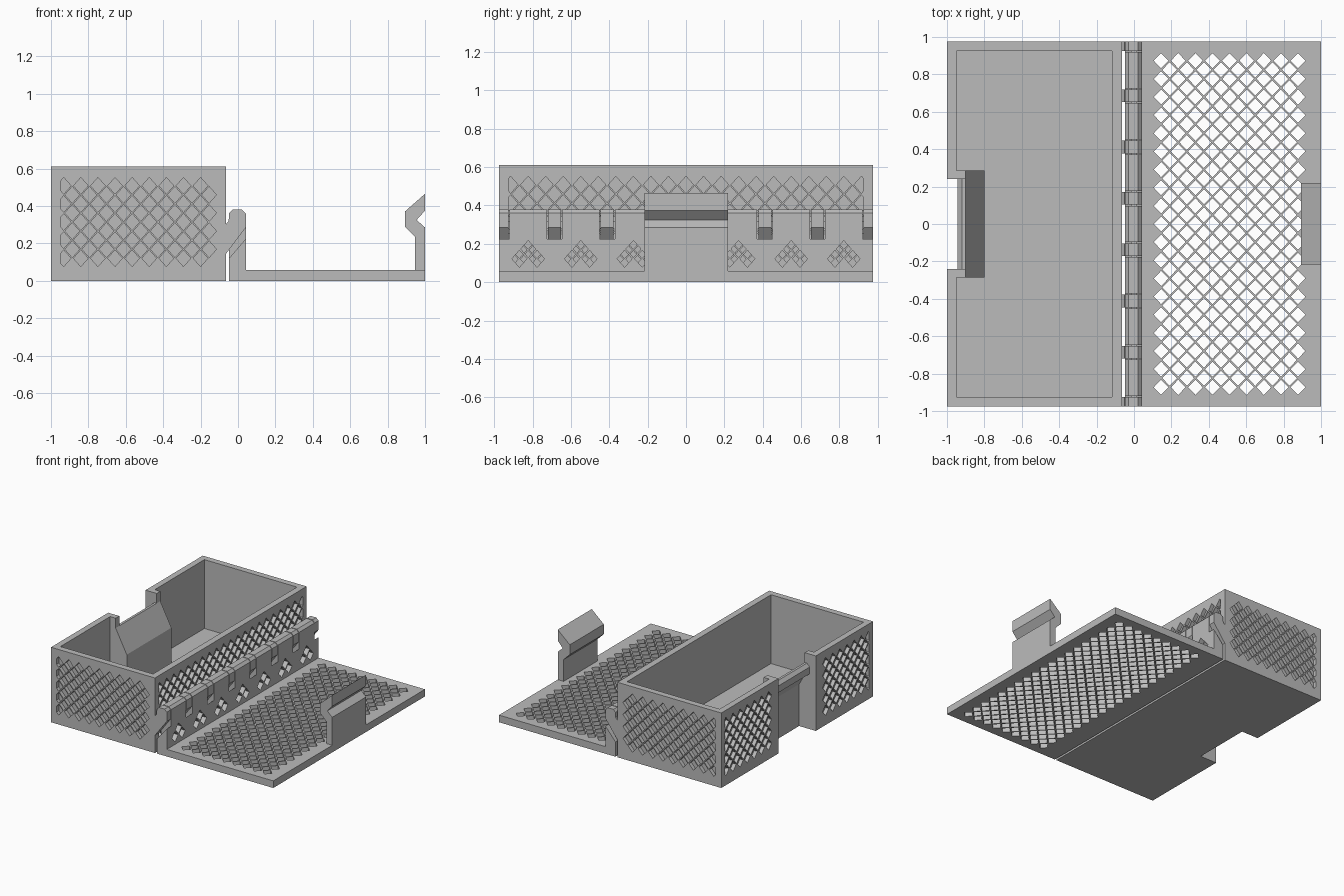
import bpy, bmesh

cube = bpy.data.objects.get("Cube")
if cube:
    bpy.data.objects.remove(cube)

grey = bpy.data.materials.new("plain grey")
grey.use_nodes = True
grey.diffuse_color = (0.5, 0.5, 0.5, 1)
grey.node_tree.nodes["Principled BSDF"].inputs["Base Color"].default_value = (0.5, 0.5, 0.5, 1)

W = 0.975          # half length along the hinge
WALL = 0.05
PITCH_X, PITCH_Z = 0.0915, 0.097


def prism(bm, pts, axis, lo, hi):
    """Extrude a 2D outline along an axis; outline uses the other two axes in order."""
    def place(p, d):
        v = list(p)
        v.insert("xyz".index(axis), d)
        return bm.verts.new(v)
    a = [place(p, lo) for p in pts]
    b = [place(p, hi) for p in pts]
    bm.faces.new(a)
    bm.faces.new(b[::-1])
    for i in range(len(pts)):
        j = (i + 1) % len(pts)
        bm.faces.new((a[j], a[i], b[i], b[j]))


def rect(x0, x1, y0, y1):
    return [(x0, y0), (x1, y0), (x1, y1), (x0, y1)]


def diamond(u, v, a, b, lo, hi):
    """Diamond outline, trimmed at lo and hi along its first axis."""
    l, r = max(u - a, lo), min(u + a, hi)
    hl, hr = b * (1 - (u - l) / a), b * (1 - (r - u) / a)
    left = [(l, hl), (l, -hl)] if hl > 0.001 else [(l, v - v)]
    right = [(r, -hr), (r, hr)] if hr > 0.001 else [(r, v - v)]
    return [(p, q + v) for p, q in left + [(u, -b)] + right + [(u, b)]]


def lattice(bm, axis, d0, d1, u0, u1, v0, rows, a, b, lo, hi):
    """Staggered grid of diamond prisms."""
    for r in range(2 * rows - 1):
        u = u0 + (r % 2) * PITCH_X / 2
        while u < u1 + 0.001:
            if lo + 0.004 < u < hi - 0.004:
                prism(bm, diamond(u, v0 + r * PITCH_Z / 2, a, b, lo, hi), axis, d0, d1)
            u += PITCH_X


def finish(name, bm):
    bmesh.ops.recalc_face_normals(bm, faces=bm.faces)
    me = bpy.data.meshes.new(name)
    bm.to_mesh(me)
    bm.free()
    me.materials.append(grey)
    ob = bpy.data.objects.new(name, me)
    bpy.context.collection.objects.link(ob)
    return ob


def cut(ob, *cutters):
    """Subtract cutters, keep the result and drop the cutters."""
    for c in cutters:
        c.hide_render = True
        m = ob.modifiers.new("cut", "BOOLEAN")
        m.operation, m.solver, m.object = "DIFFERENCE", "EXACT", c
    bpy.context.view_layer.update()
    me = bpy.data.meshes.new_from_object(ob.evaluated_get(bpy.context.evaluated_depsgraph_get()))
    ob.modifiers.clear()
    ob.data = me
    for c in cutters:
        bpy.data.objects.remove(c)


# Box shell with cavity, latch opening and sunken diamonds
X0, X1, H = -1.0, -0.065, 0.61
bm = bmesh.new()
prism(bm, rect(X0, X1, -W, W), "z", 0, H)
box = finish("box", bm)

bm = bmesh.new()
prism(bm, rect(X0 + WALL, -0.117, -W + WALL, W - WALL), "z", WALL, 1)
cavity = finish("cavity_cutter", bm)
bm = bmesh.new()
prism(bm, rect(-1.1, -0.85, -0.24, 0.24), "z", -0.1, 1)
opening = finish("opening_cutter", bm)

bm = bmesh.new()
D = 0.03
for d0, d1 in ((-1.1, -W + D), (W - D, 1.1)):
    lattice(bm, "y", d0, d1, -0.932, -0.1, 0.12, 5, 0.039, 0.044, -0.95, -0.115)
lattice(bm, "x", X1 - D, 0.1, -0.915, 0.92, 0.12, 5, 0.039, 0.044, -0.925, 0.925)
for lo, hi in ((-0.925, -0.33), (0.33, 0.925)):
    lattice(bm, "x", -1.1, X0 + D, -0.915, 0.92, 0.12, 5, 0.039, 0.044, lo, hi)
cut(box, cavity, opening, finish("wall_diamond_cutter", bm))

# Latch pocket: catch bar with sloping back, plus two cheeks
bm = bmesh.new()
prism(bm, [(-0.85, 0), (-0.8, 0), (-0.8, 0.34), (-0.9, 0.53), (-0.92, 0.53),
           (-0.945, 0.505), (-0.945, 0.45), (-0.9, 0.43), (-0.85, 0.34)], "y", -0.24, 0.24)
finish("catch_bar", bm)
bm = bmesh.new()
for lo, hi in ((-0.287, -0.24), (0.24, 0.287)):
    prism(bm, [(-0.96, 0), (-0.8, 0), (-0.8, 0.34), (-0.9, 0.53), (-0.9, H), (-0.96, H)], "y", lo, hi)
finish("pocket_cheeks", bm)

# Lid plate with through holes
bm = bmesh.new()
prism(bm, rect(-0.048, 1, -W, W), "z", 0, 0.058)
lid = finish("lid_plate", bm)
bm = bmesh.new()
lattice(bm, "z", -0.1, 0.2, 0.145, 0.88, -0.873, 19, 0.0395, 0.0405, 0.1, 0.92)
cut(lid, finish("lid_diamond_cutter", bm))

# Latch hook
bm = bmesh.new()
prism(bm, [(0.947, 0), (1, 0), (1, 0.285), (0.955, 0.325), (1, 0.375), (1, 0.465),
           (0.892, 0.37), (0.892, 0.29), (0.947, 0.235)], "y", -0.217, 0.22)
finish("latch_hook", bm)

# Hinge: wall blocks, saddles below the knuckles, and arms from the box
wall_top = [(0.042, 0.36), (0.022, 0.38), (-0.03, 0.38), (-0.048, 0.36)]
arms = [(i - 3.5) * 0.2743 for i in range(8)]
blocks, saddles, knuckles = bmesh.new(), bmesh.new(), bmesh.new()
for y in arms:
    lo, hi = max(y - 0.04, -W), min(y + 0.04, W)
    prism(saddles, [(-0.048, 0), (0.042, 0), (0.042, 0.225), (-0.048, 0.12)], "y", lo, hi)
    lo, hi = max(y - 0.034, -W), min(y + 0.034, W)
    prism(knuckles, [(-0.075, 0.13), (0.042, 0.285)] + wall_top +
          [(-0.05, 0.32), (-0.075, 0.29)], "y", lo, hi)
holes = bmesh.new()
for y0, y1 in zip(arms, arms[1:]):
    prism(blocks, [(-0.048, 0), (0.042, 0)] + wall_top, "y", y0 + 0.04, y1 - 0.04)
    mid = (y0 + y1) / 2
    for dy, z in ((0, 0.173), (-0.046, 0.122), (0.046, 0.122)):
        prism(holes, diamond(mid + dy, z, 0.039, 0.044, -1, 1), "x", -0.06, 0.1)
wall = finish("hinge_wall", blocks)
cut(wall, finish("hinge_diamond_cutter", holes))
finish("hinge_saddles", saddles)
finish("hinge_arms", knuckles)

# Hinge pin running through the knuckles
bm = bmesh.new()
prism(bm, rect(-0.015, 0.015, 0.315, 0.345), "y", -W + 0.01, W - 0.01)
finish("hinge_pin", bm)
